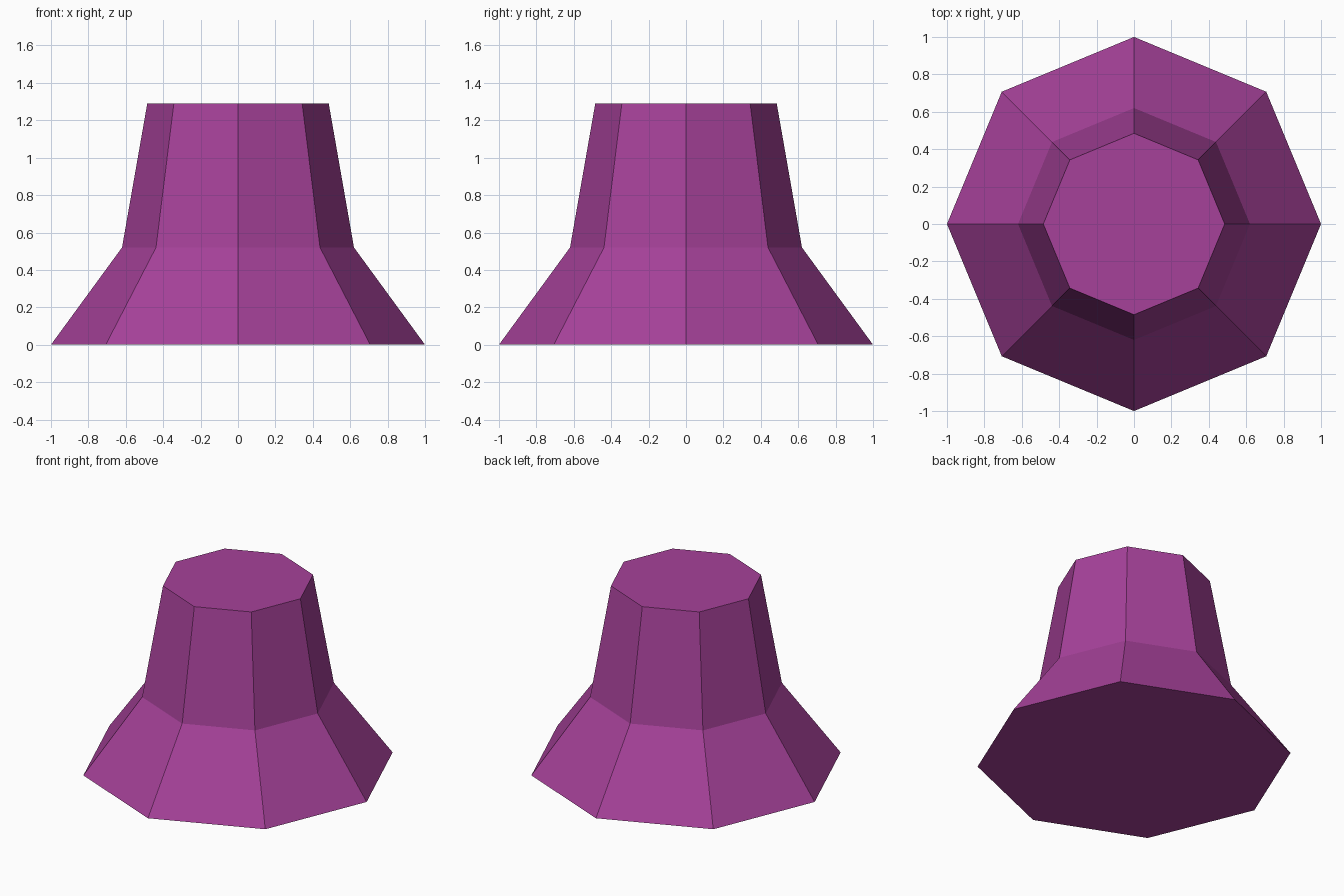
import bpy, bmesh, math

if "Cube" in bpy.data.objects:
    bpy.data.objects.remove(bpy.data.objects["Cube"])

SIDES = 8
# (radius, height) of each ring, from the base up
PROFILE = [(1.0, 0.0), (0.62, 0.52), (0.485, 1.29)]

purple = bpy.data.materials.new("purple")
purple.diffuse_color = (0.38, 0.053, 0.32, 1)
purple.use_nodes = True
purple.node_tree.nodes["Principled BSDF"].inputs["Base Color"].default_value = purple.diffuse_color

# Flared octagonal body, corners on the axes
bm = bmesh.new()
rings = [[bm.verts.new((r * math.cos(math.tau * i / SIDES),
                        r * math.sin(math.tau * i / SIDES), z))
          for i in range(SIDES)] for r, z in PROFILE]
for low, high in zip(rings, rings[1:]):
    for i in range(SIDES):
        j = (i + 1) % SIDES
        bm.faces.new((low[i], low[j], high[j], high[i]))

# Flat base and top
bm.faces.new(rings[0][::-1])
bm.faces.new(rings[-1])

mesh = bpy.data.meshes.new("flared_body")
bm.to_mesh(mesh)
bm.free()
mesh.materials.append(purple)
body = bpy.data.objects.new("flared_body", mesh)
bpy.context.collection.objects.link(body)
